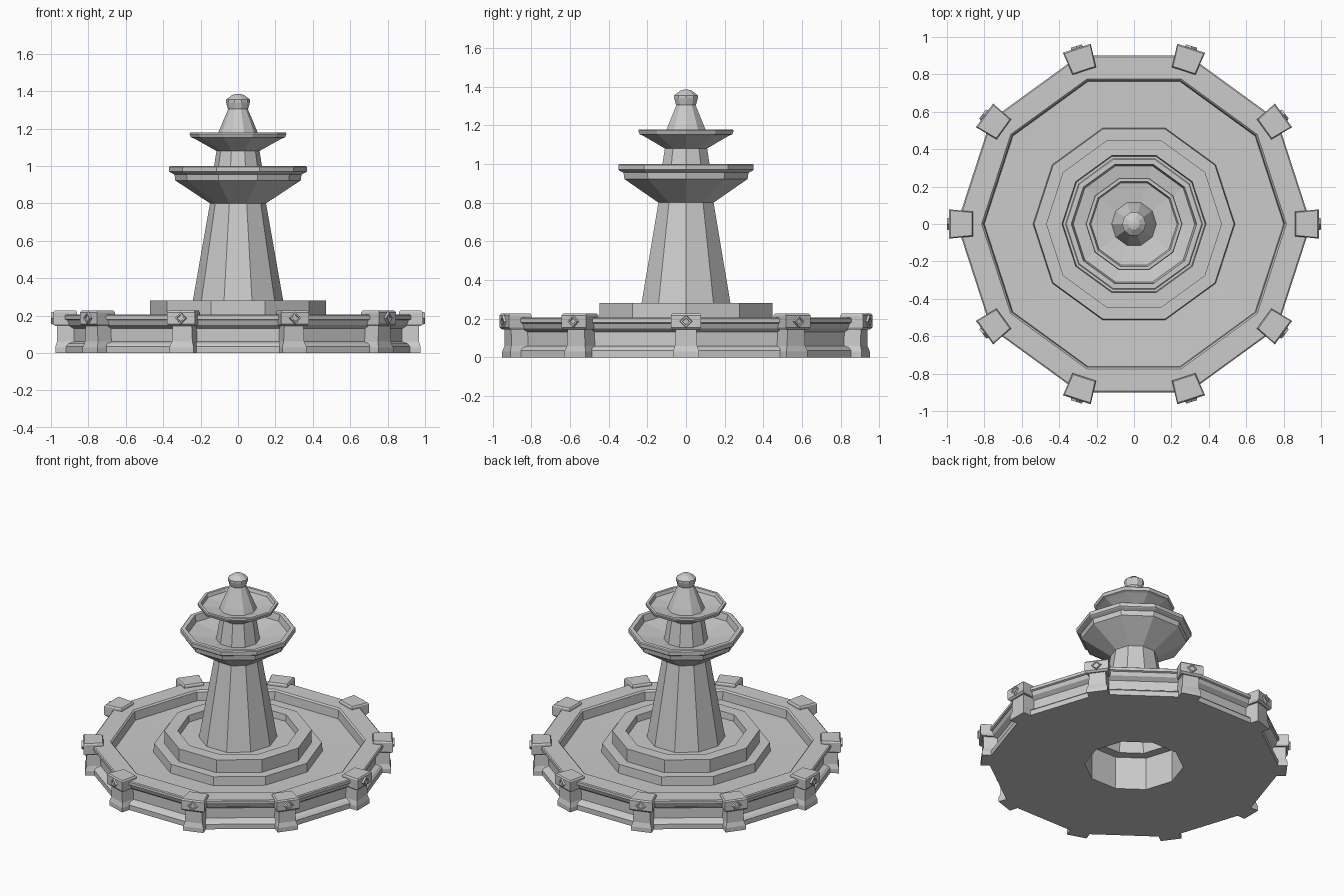
import bpy, bmesh, math
from mathutils import Matrix

if "Cube" in bpy.data.objects:
    bpy.data.objects.remove(bpy.data.objects["Cube"])

SIDES = 10


def finish(name, bm):
    bmesh.ops.remove_doubles(bm, verts=bm.verts, dist=1e-5)
    bmesh.ops.recalc_face_normals(bm, faces=bm.faces)
    me = bpy.data.meshes.new(name)
    bm.to_mesh(me)
    bm.free()
    ob = bpy.data.objects.new(name, me)
    bpy.context.collection.objects.link(ob)
    return ob


def loft(bm, rings, closed=False, caps=False):
    """Bridge a list of equally sized point rings with quads."""
    vs = [[bm.verts.new(p) for p in ring] for ring in rings]
    n = len(vs[0])
    pairs = list(zip(vs, vs[1:])) + ([(vs[-1], vs[0])] if closed else [])
    for a, b in pairs:
        for i in range(n):
            j = (i + 1) % n
            bm.faces.new((a[i], a[j], b[j], b[i]))
    if caps:
        bm.faces.new(vs[0][::-1])
        bm.faces.new(vs[-1])


def lathe(name, profile, closed=False, cap_top=False):
    """Ten-sided revolve of (corner radius, z) points."""
    bm = bmesh.new()
    rings = [[(r * math.cos(math.tau * i / SIDES), r * math.sin(math.tau * i / SIDES), z)
              for i in range(SIDES)] for r, z in profile]
    loft(bm, rings, closed)
    if cap_top:
        bm.verts.ensure_lookup_table()
        bm.faces.new(bm.verts[-SIDES:])
    return finish(name, bm)


def rect(x0, x1, w0, w1, z):
    """Trapezoid ring: inner x and half width, outer x and half width."""
    return [(x0, -w0, z), (x1, -w1, z), (x1, w1, z), (x0, w0, z)]


# Basin and stepped pedestal, hollow underneath
lathe("basin", [
    (0.315, 0.0), (0.94, 0.0), (0.94, 0.035), (0.925, 0.05), (0.895, 0.06),
    (0.895, 0.13), (0.925, 0.15), (0.935, 0.175), (0.947, 0.18), (0.947, 0.2),
    (0.94, 0.205), (0.815, 0.205), (0.805, 0.195), (0.80, 0.135),
    (0.54, 0.13), (0.535, 0.19), (0.47, 0.19), (0.47, 0.28), (0.385, 0.28),
    (0.38, 0.235), (0.25, 0.235), (0.25, 0.23), (0.315, 0.23)], closed=True)

# Tapered column
lathe("column", [(0.25, 0.232), (0.15, 0.80)])

# Lower bowl and neck
lathe("lower_bowl", [
    (0.15, 0.80), (0.335, 0.922), (0.34, 0.955), (0.362, 0.965), (0.368, 0.97),
    (0.368, 0.995), (0.362, 1.0), (0.335, 1.0), (0.325, 0.955), (0.14, 0.925)])
lathe("neck", [(0.14, 0.925), (0.115, 1.08)])

# Upper bowl and cone
lathe("upper_bowl", [
    (0.115, 1.08), (0.235, 1.147), (0.252, 1.153), (0.259, 1.172), (0.255, 1.178),
    (0.238, 1.178), (0.23, 1.155), (0.12, 1.14)])
lathe("cone", [(0.12, 1.14), (0.105, 1.18), (0.052, 1.305)])

# Finial
lathe("finial", [(0.05, 1.30), (0.055, 1.308), (0.064, 1.34), (0.064, 1.355),
                 (0.03, 1.38), (0.012, 1.384)], cap_top=True)

# Posts with caps and diamond studs on every corner
for k in range(SIDES):
    spin = Matrix.Rotation(math.tau * k / SIDES, 4, 'Z')

    bm = bmesh.new()
    loft(bm, [rect(0.87, 0.977, 0.065, 0.068, 0.0),
              rect(0.87, 0.977, 0.065, 0.068, 0.03),
              rect(0.87, 0.968, 0.055, 0.058, 0.06),
              rect(0.87, 0.968, 0.052, 0.054, 0.15)], caps=True)
    finish(f"post_{k}", bm).matrix_world = spin

    bm = bmesh.new()
    loft(bm, [rect(0.868, 0.976, 0.06, 0.07, 0.143),
              rect(0.86, 0.988, 0.066, 0.078, 0.155),
              rect(0.86, 0.988, 0.066, 0.078, 0.217),
              rect(0.866, 0.981, 0.061, 0.072, 0.226)], caps=True)
    finish(f"post_cap_{k}", bm).matrix_world = spin

    bm = bmesh.new()
    loft(bm, [[(x, 0, 0.186 - s), (x, s, 0.186), (x, 0, 0.186 + s), (x, -s, 0.186)]
              for x, s in ((0.985, 0.035), (1.0, 0.03), (1.0, 0.02), (0.993, 0.017))], caps=True)
    finish(f"diamond_stud_{k}", bm).matrix_world = spin
